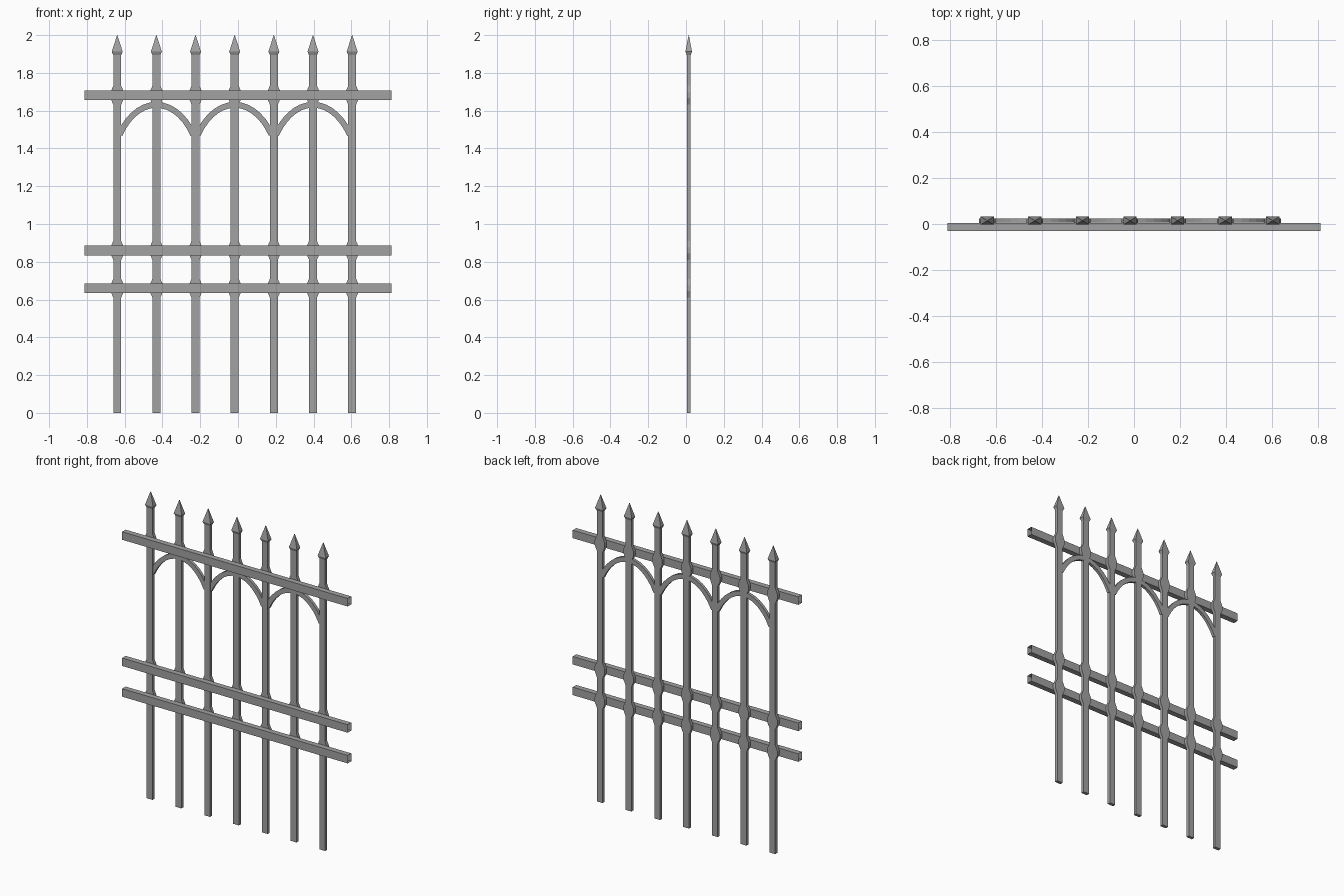
import bpy, bmesh
from math import sin, cos, radians

cube = bpy.data.objects.get("Cube")
if cube:
    bpy.data.objects.remove(cube, do_unlink=True)

# Single painted iron colour
GREY = (0.36, 0.36, 0.36, 1)
iron = bpy.data.materials.new("grey_iron")
iron.use_nodes = True
iron.diffuse_color = GREY
iron.node_tree.nodes["Principled BSDF"].inputs["Base Color"].default_value = GREY

SPACING = 0.2073
CENTRE = -0.0175
POST_Y = 0.0145
HALF_W, HALF_D = 0.021, 0.0105
RAILS = {"lower_rail": 0.66, "middle_rail": 0.86, "top_rail": 1.682}


def finish(name, bm):
    bmesh.ops.recalc_face_normals(bm, faces=bm.faces)
    mesh = bpy.data.meshes.new(name)
    bm.to_mesh(mesh)
    bm.free()
    mesh.materials.append(iron)
    obj = bpy.data.objects.new(name, mesh)
    bpy.context.collection.objects.link(obj)


def loft(bm, rings):
    """Skin four-cornered rings and close both ends."""
    loops = [[bm.verts.new(p) for p in ring] for ring in rings]
    for a, b in zip(loops, loops[1:]):
        for i in range(4):
            j = (i + 1) % 4
            bm.faces.new((a[i], a[j], b[j], b[i]))
    bm.faces.new(loops[0])
    bm.faces.new(loops[-1])


# Post outline: height, half width, half depth
profile = [(0, HALF_W, HALF_D)]
for z in RAILS.values():
    profile += [(z - 0.05, HALF_W, HALF_D), (z - 0.015, 0.036, HALF_D),
                (z + 0.015, 0.036, HALF_D), (z + 0.05, HALF_W, HALF_D)]
profile += [(1.895, HALF_W, HALF_D), (1.912, 0.029, 0.0175), (2.0, 0.0008, 0.0008)]

# Seven posts with collars and spear points
for n in range(7):
    x = CENTRE + (n - 3) * SPACING
    bm = bmesh.new()
    loft(bm, [[(x + sx * w, POST_Y + sy * d, z)
               for sx, sy in ((-1, -1), (1, -1), (1, 1), (-1, 1))]
              for z, w, d in profile])
    finish(f"spear_post_{n + 1}", bm)

# Three rails, hollow with open ends
for name, z in RAILS.items():
    bm = bmesh.new()
    bmesh.ops.create_cube(bm, size=1)
    for v in bm.verts:
        v.co = (v.co.x * 1.626, v.co.y * 0.036 - 0.0135, v.co.z * 0.052 + z)
    bm.normal_update()
    ends = [f for f in bm.faces if abs(f.normal.x) > 0.9]
    bmesh.ops.delete(bm, geom=ends, context='FACES_ONLY')
    finish(name, bm)

# Three rounded arches, each spanning two bays
STEPS = 14
SWEEP = radians(55)
RX = 0.195 / sin(SWEEP)
RZ = 0.158 / (1 - cos(SWEEP))
for n in range(3):
    cx = CENTRE + (n - 1) * 2 * SPACING
    bm = bmesh.new()
    rings = []
    for i in range(STEPS + 1):
        a = SWEEP * (2 * i / STEPS - 1)
        px, pz = cx + RX * sin(a), 1.631 - RZ * (1 - cos(a))
        nx, nz = RZ * sin(a), RX * cos(a)
        k = 0.0155 / (nx * nx + nz * nz) ** 0.5
        rings.append([(px + s * k * nx, y, pz + s * k * nz)
                      for s, y in ((-1, 0.006), (1, 0.006), (1, 0.025), (-1, 0.025))])
    loft(bm, rings)
    finish(f"arch_{n + 1}", bm)
